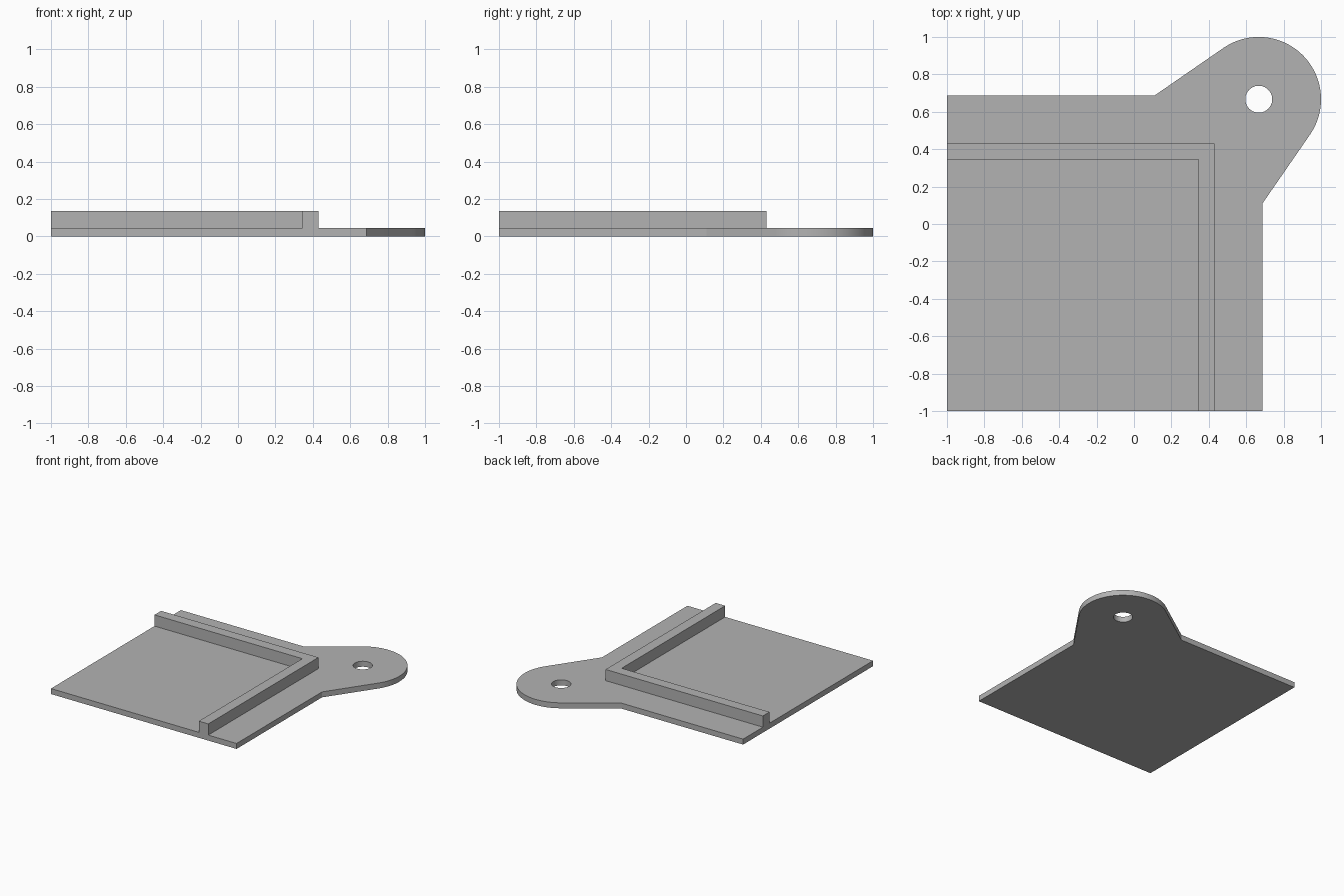
import bpy, bmesh, math

if "Cube" in bpy.data.objects:
    bpy.data.objects.remove(bpy.data.objects["Cube"])

grey = bpy.data.materials.new("plain grey")
grey.diffuse_color = (0.45, 0.45, 0.45, 1)
grey.use_nodes = True
grey.node_tree.nodes["Principled BSDF"].inputs["Base Color"].default_value = grey.diffuse_color


def arc(cx, cy, r, a0, a1, n):
    """n + 1 points along an arc, angles in degrees."""
    return [(cx + r * math.cos(math.radians(a0 + (a1 - a0) * i / n)),
             cy + r * math.sin(math.radians(a0 + (a1 - a0) * i / n))) for i in range(n + 1)]


def prism(name, loops, z0, z1):
    """Extrude closed outlines (the first is the boundary, the rest are holes)."""
    bm = bmesh.new()
    edges = []
    for loop in loops:
        vs = [bm.verts.new((x, y, z0)) for x, y in loop]
        edges += [bm.edges.new((vs[i - 1], vs[i])) for i in range(len(vs))]
    bmesh.ops.triangle_fill(bm, edges=edges, use_beauty=True, normal=(0, 0, 1))
    top = bmesh.ops.extrude_face_region(bm, geom=bm.faces[:], use_keep_orig=True)
    bmesh.ops.translate(bm, vec=(0, 0, z1 - z0),
                        verts=[g for g in top["geom"] if isinstance(g, bmesh.types.BMVert)])
    bmesh.ops.recalc_face_normals(bm, faces=bm.faces[:])
    me = bpy.data.meshes.new(name)
    bm.to_mesh(me)
    bm.free()
    me.materials.append(grey)
    ob = bpy.data.objects.new(name, me)
    bpy.context.collection.objects.link(ob)
    bpy.context.view_layer.objects.active = ob
    ob.select_set(True)
    bpy.ops.object.shade_smooth_by_angle(angle=math.radians(30))
    ob.select_set(False)


# Base plate with a rounded, drilled corner tab tangent to its straight flanks
EDGE, NOTCH, C, R = 0.687, 0.11, 0.667, 0.333
dx, dy = NOTCH - C, EDGE - C
tangent = math.degrees(math.atan2(dy, dx) - math.acos(R / math.hypot(dx, dy)))
outline = [(-1, -1), (EDGE, -1), (EDGE, NOTCH)]
outline += arc(C, C, R, 90 - tangent, tangent, 40)
outline += [(NOTCH, EDGE), (-1, EDGE)]
hole = arc(C, C, 0.072, 0, 360, 48)[:-1]
prism("base_plate", [outline, hole], 0, 0.045)

# L-shaped raised rim
OUT, INN = 0.43, 0.344
prism("corner_rim", [[(INN, -1), (OUT, -1), (OUT, OUT), (-1, OUT), (-1, INN), (INN, INN)]],
      0.045, 0.137)
